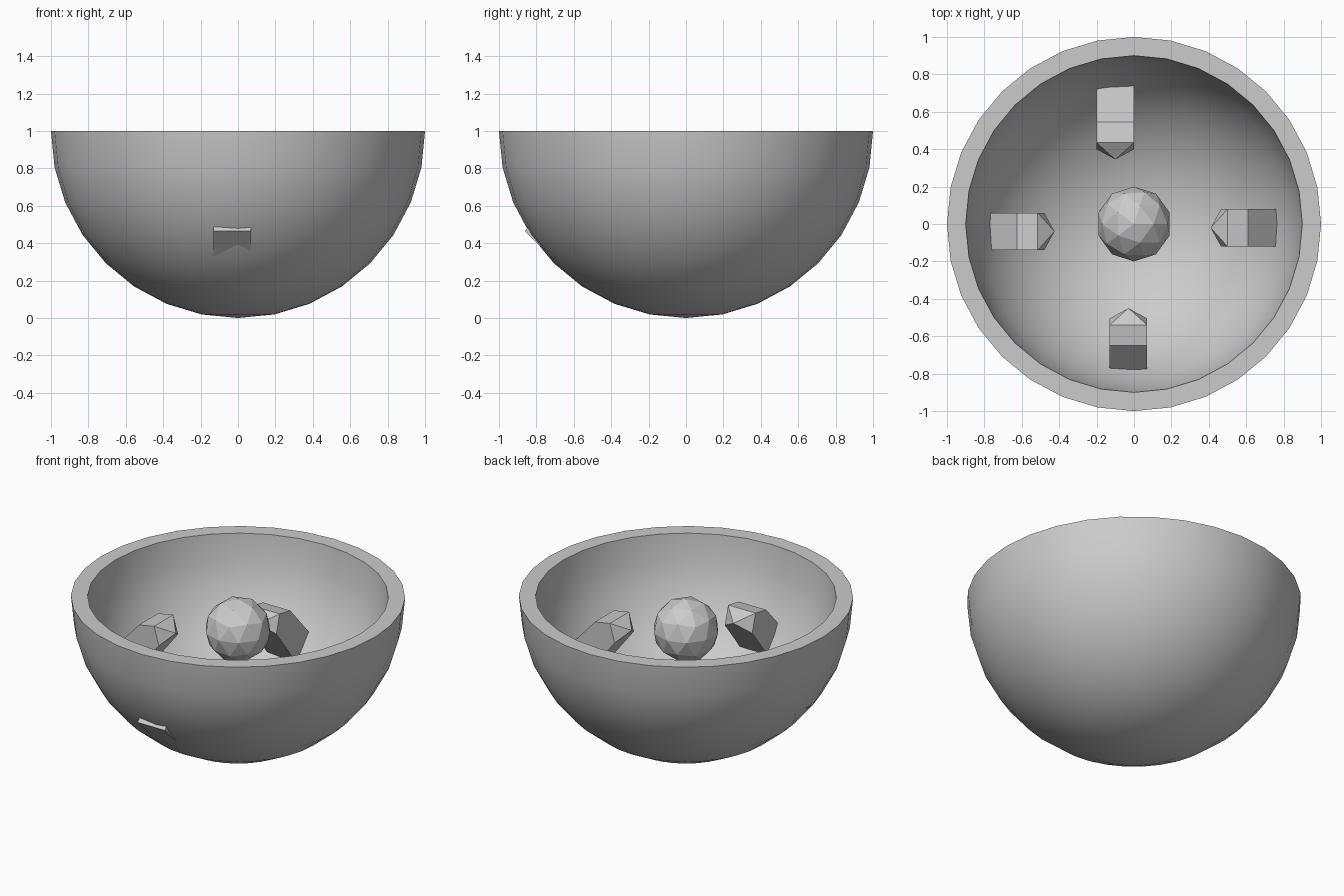
import bpy, bmesh
from math import sin, cos, pi, radians
from mathutils import Matrix, Vector

cube = bpy.data.objects.get("Cube")
if cube:
    bpy.data.objects.remove(cube, do_unlink=True)

grey = bpy.data.materials.new("plain_grey")
grey.use_nodes = True
colour = (0.6, 0.6, 0.6, 1)
grey.diffuse_color = colour
grey.node_tree.nodes["Principled BSDF"].inputs["Base Color"].default_value = colour


def finish(bm, name):
    """Turn a bmesh into a grey object with outward normals."""
    bmesh.ops.recalc_face_normals(bm, faces=bm.faces)
    mesh = bpy.data.meshes.new(name)
    bm.to_mesh(mesh)
    bm.free()
    mesh.materials.append(grey)
    obj = bpy.data.objects.new(name, mesh)
    bpy.context.collection.objects.link(obj)
    return obj


# Thick half-sphere bowl: outer arc, flat rim and inner arc spun round z
SEGMENTS, RINGS = 32, 8
arc = [i * pi / 2 / RINGS for i in range(RINGS + 1)]
profile = [(sin(a), 1 - cos(a)) for a in arc]
profile += [(0.9 * sin(a), 1 - 0.9 * cos(a)) for a in reversed(arc)]
bm = bmesh.new()
verts = [bm.verts.new((r, 0, z)) for r, z in profile]
edges = [bm.edges.new(pair) for pair in zip(verts, verts[1:])]
bmesh.ops.spin(bm, geom=verts + edges, cent=(0, 0, 0), axis=(0, 0, 1),
               angle=2 * pi, steps=SEGMENTS, use_duplicate=False)
bmesh.ops.remove_doubles(bm, verts=bm.verts, dist=0.001)
bowl = finish(bm, "bowl")
bpy.context.view_layer.objects.active = bowl
bowl.select_set(True)
bpy.ops.object.shade_smooth_by_angle(angle=radians(30))
bowl.select_set(False)

# Faceted ball floating in the middle
bm = bmesh.new()
bmesh.ops.create_icosphere(bm, subdivisions=2, radius=0.2,
                           matrix=Matrix.Translation((0, 0, 0.785)))
finish(bm, "centre_ball")

# Side outline of a peg: radial offset from its ridge, and height
PEG = [(0, 0.70), (-0.11, 0.72), (-0.145, 0.60), (0.07, 0.325), (0.213, 0.465)]


def peg(name, angle, ridge, shift):
    """Tilted block through the wall, with a blunt nose facing the middle."""
    bm = bmesh.new()
    sides = [[bm.verts.new((ridge + r, shift + t, z)) for r, z in PEG]
             for t in (-0.1, 0.1)]
    for side in sides:
        bm.faces.new(side)
    a, b = sides
    nose = bm.verts.new((ridge - 0.2, shift, 0.66))
    for i in range(len(PEG)):
        j = (i + 1) % len(PEG)
        loop = [a[i], a[j], b[j], b[i]]
        if i == 1:
            for k in range(4):
                bm.faces.new((loop[k], loop[(k + 1) % 4], nose))
        else:
            bm.faces.new(loop)
    bmesh.ops.rotate(bm, verts=bm.verts, cent=Vector(),
                     matrix=Matrix.Rotation(radians(angle), 3, "Z"))
    finish(bm, name)


peg("left_peg", 0, 0.61, -0.02)
peg("back_peg", 90, 0.545, 0.10)
peg("right_peg", 180, 0.625, 0.04)
peg("front_peg", 270, 0.65, -0.03)
